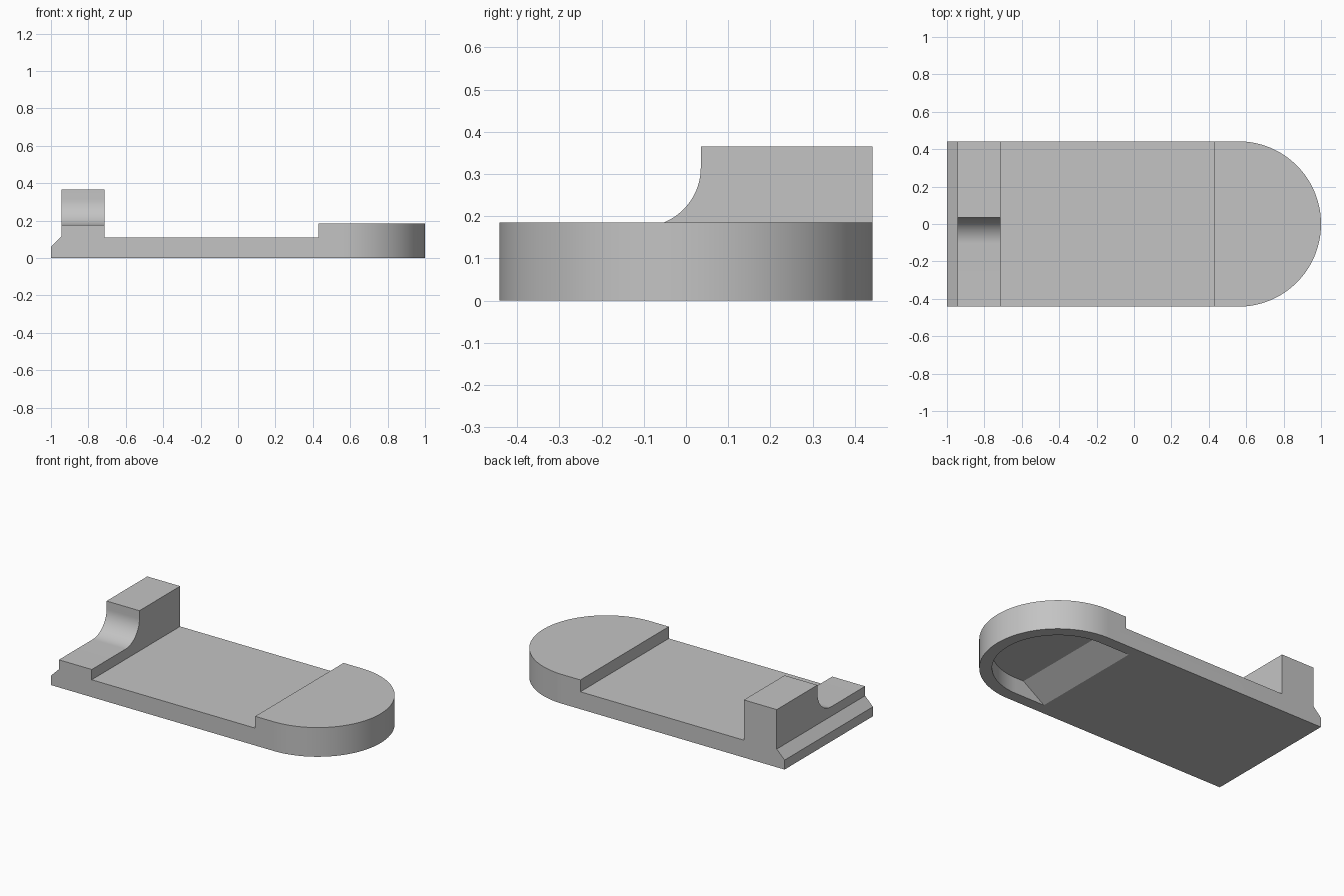
import bpy
import bmesh
from math import sin, cos, pi, radians
from mathutils import Vector

if "Cube" in bpy.data.objects:
    bpy.data.objects.remove(bpy.data.objects["Cube"], do_unlink=True)

HALF_WIDTH = 0.442
END_X = 1 - HALF_WIDTH      # centre of the rounded end
POCKET_RADIUS = 0.37

grey = bpy.data.materials.new("plain grey")
grey.use_nodes = True
grey.diffuse_color = (0.55, 0.55, 0.55, 1)
grey.node_tree.nodes["Principled BSDF"].inputs["Base Color"].default_value = grey.diffuse_color


def arc(cx, cy, r, start, end, steps):
    angles = [start + (end - start) * i / steps for i in range(steps + 1)]
    return [(cx + r * cos(a), cy + r * sin(a)) for a in angles]


def prism(name, points, axis, low, high):
    """Extrude a closed outline along the given axis (0 = x, 1 = y, 2 = z)."""
    def place(p):
        co = list(p)
        co.insert(axis, low)
        return co
    bm = bmesh.new()
    face = bm.faces.new([bm.verts.new(place(p)) for p in points])
    out = bmesh.ops.extrude_face_region(bm, geom=[face])
    offset = Vector((0, 0, 0))
    offset[axis] = high - low
    moved = [v for v in out["geom"] if isinstance(v, bmesh.types.BMVert)]
    bmesh.ops.translate(bm, verts=moved, vec=offset)
    bmesh.ops.recalc_face_normals(bm, faces=bm.faces)
    mesh = bpy.data.meshes.new(name)
    bm.to_mesh(mesh)
    bm.free()
    mesh.materials.append(grey)
    obj = bpy.data.objects.new(name, mesh)
    bpy.context.collection.objects.link(obj)
    return obj


def combine(target, tool, operation):
    """Apply a boolean and discard its tool."""
    tool.hide_render = True
    mod = target.modifiers.new("shape", "BOOLEAN")
    mod.operation = operation
    mod.solver = "EXACT"
    mod.object = tool
    bpy.context.view_layer.objects.active = target
    bpy.ops.object.modifier_apply(modifier=mod.name)
    bpy.data.objects.remove(tool, do_unlink=True)


def rounded_outline(radius, back):
    return [(back, -radius)] + arc(END_X, 0, radius, -pi / 2, pi / 2, 64) + [(back, radius)]


# Base with raised end, post and chamfered lip, as one side profile
side = [(-1, 0), (1.2, 0), (1.2, 0.185), (0.43, 0.185), (0.43, 0.11), (-0.715, 0.11),
        (-0.715, 0.365), (-0.945, 0.365), (-0.945, 0.115), (-1, 0.06)]
body = prism("latch_plate", side, 1, -0.6, 0.6)

# Rounded end and straight sides
combine(body, prism("outline", rounded_outline(HALF_WIDTH, -1.2), 2, -0.1, 0.5), "INTERSECT")

# Curved notch that lowers the front half of the post
notch = [(-0.6, 0.175)] + arc(-0.105, 0.315, 0.14, -pi / 2, 0, 24) + [(0.035, 0.5), (-0.6, 0.5)]
combine(body, prism("notch", notch, 0, -1.1, -0.6), "DIFFERENCE")

# Finger pocket under the raised end, with a sloping inner wall
pocket = prism("pocket", [(0.335, -0.01), (0.5, 0.1), (1.2, 0.1), (1.2, -0.01)], 1, -0.6, 0.6)
combine(pocket, prism("pocket_outline", rounded_outline(POCKET_RADIUS, 0.1), 2, -0.1, 0.3), "INTERSECT")
combine(body, pocket, "DIFFERENCE")

# Smooth curves, sharp edges
bpy.ops.object.select_all(action="DESELECT")
body.select_set(True)
bpy.context.view_layer.objects.active = body
bpy.ops.object.shade_smooth_by_angle(angle=radians(25))
